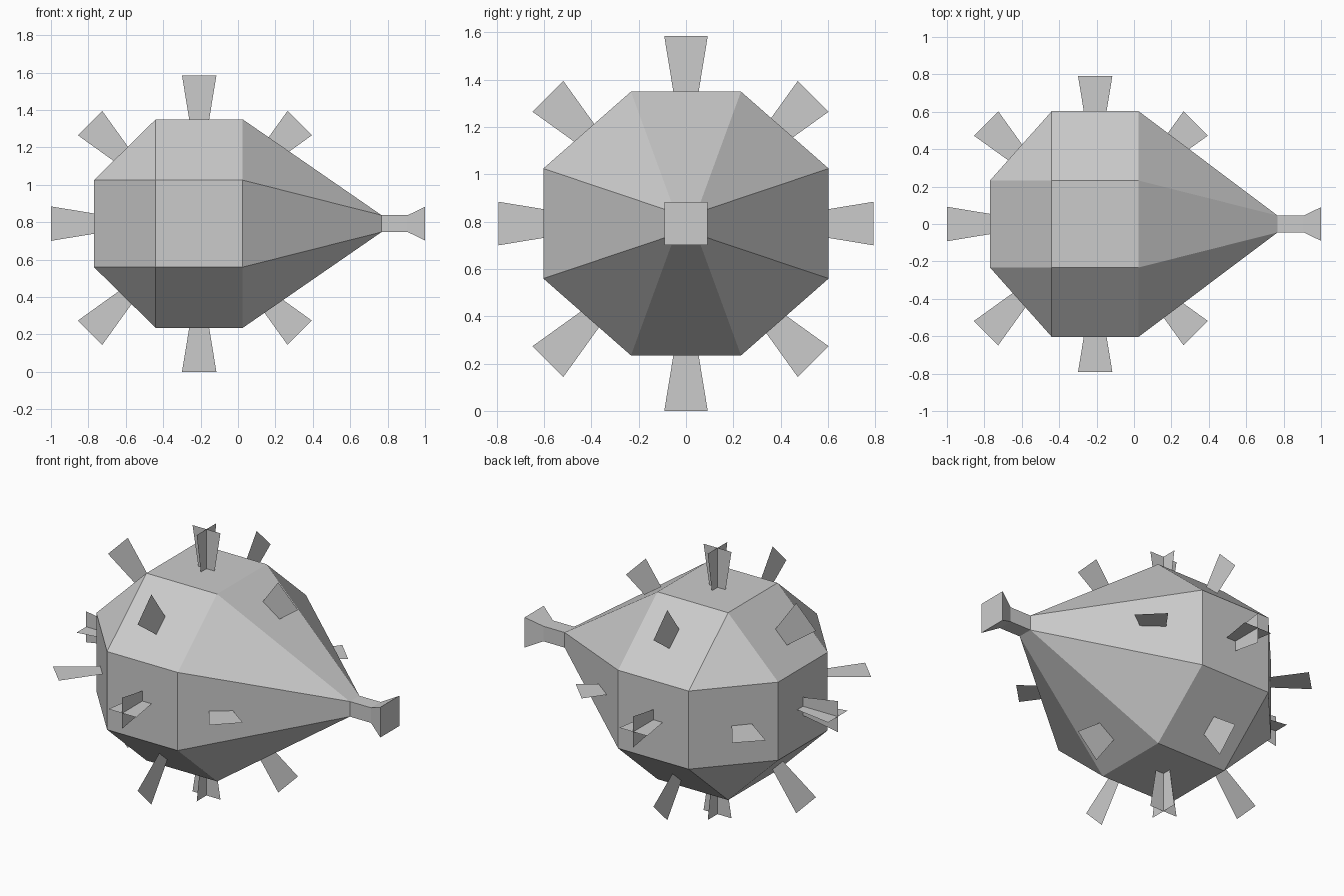
import bpy
import bmesh
from mathutils import Vector
from itertools import product

if "Cube" in bpy.data.objects:
    bpy.data.objects.remove(bpy.data.objects["Cube"], do_unlink=True)

CENTRE = Vector((-0.2075, 0, 0.7925))
TIP = 0.7925           # distance from the centre to the outer edge of a fin
AXES = [Vector((1, 0, 0)), Vector((0, 1, 0)), Vector((0, 0, 1))]
SIGNS = (-1, 1)

grey = bpy.data.materials.new("plain grey")
grey.use_nodes = True
colour = (0.6, 0.6, 0.6, 1)
grey.diffuse_color = colour
grey.node_tree.nodes["Principled BSDF"].inputs["Base Color"].default_value = colour


def add_object(name, bm):
    mesh = bpy.data.meshes.new(name)
    bm.to_mesh(mesh)
    bm.free()
    mesh.materials.append(grey)
    obj = bpy.data.objects.new(name, mesh)
    bpy.context.collection.objects.link(obj)
    return obj


def add_fin(bm, origin, direction, side):
    """Flat tapered blade that widens outward."""
    direction, side = direction.normalized(), side.normalized()
    inner, outer = 0.5, TIP
    corners = [(inner, -0.044), (inner, 0.044), (outer, 0.092), (outer, -0.092)]
    bm.faces.new([bm.verts.new(origin + direction * r + side * w) for r, w in corners])


# Faceted body: square end, two octagon rings, tapering to a small square
small, deep, wide, neck = 0.2325, 0.5575, 0.603, 0.045
points = []
for sy, sz in product(SIGNS, SIGNS):
    points.append((-0.5625, sy * small, sz * small))
    for x in (-small, small):
        points.append((x, sy * small, sz * deep))
        points.append((x, sy * wide, sz * small))
    points.append((0.975, sy * neck, sz * neck))
bm = bmesh.new()
for p in points:
    bm.verts.new(CENTRE + Vector(p))
bmesh.ops.convex_hull(bm, input=bm.verts[:])
bmesh.ops.dissolve_limit(bm, angle_limit=0.01, verts=bm.verts[:], edges=bm.edges[:])
bmesh.ops.recalc_face_normals(bm, faces=bm.faces[:])

# Square neck and flared tail end
end = max(bm.faces, key=lambda f: f.calc_center_median().x)
for length, scale in ((0.14, 1), (0.0925, 2)):
    end = bmesh.ops.extrude_discrete_faces(bm, faces=[end])["faces"][0]
    for v in end.verts:
        v.co.x += length
        v.co.y *= scale
        v.co.z = CENTRE.z + (v.co.z - CENTRE.z) * scale
bmesh.ops.recalc_face_normals(bm, faces=bm.faces[:])
add_object("body", bm)

# Crossed fin pairs along every axis except the tail direction
names = {(0, -1): "end", (1, -1): "front", (1, 1): "back", (2, -1): "bottom", (2, 1): "top"}
for (axis, sign), name in names.items():
    bm = bmesh.new()
    for other in range(3):
        if other != axis:
            add_fin(bm, CENTRE, AXES[axis] * sign, AXES[other])
    add_object(name + "_crossed_fins", bm)

# Single diagonal fins, four in each main plane, slightly off centre
for i, j, name in ((0, 1, "level"), (0, 2, "lengthwise"), (1, 2, "crosswise")):
    bm = bmesh.new()
    origin = CENTRE - (AXES[i] + AXES[j]) * 0.023
    for si, sj in product(SIGNS, SIGNS):
        direction = AXES[i] * si + AXES[j] * sj
        add_fin(bm, origin, direction, AXES[i] * -sj + AXES[j] * si)
    add_object(name + "_diagonal_fins", bm)
